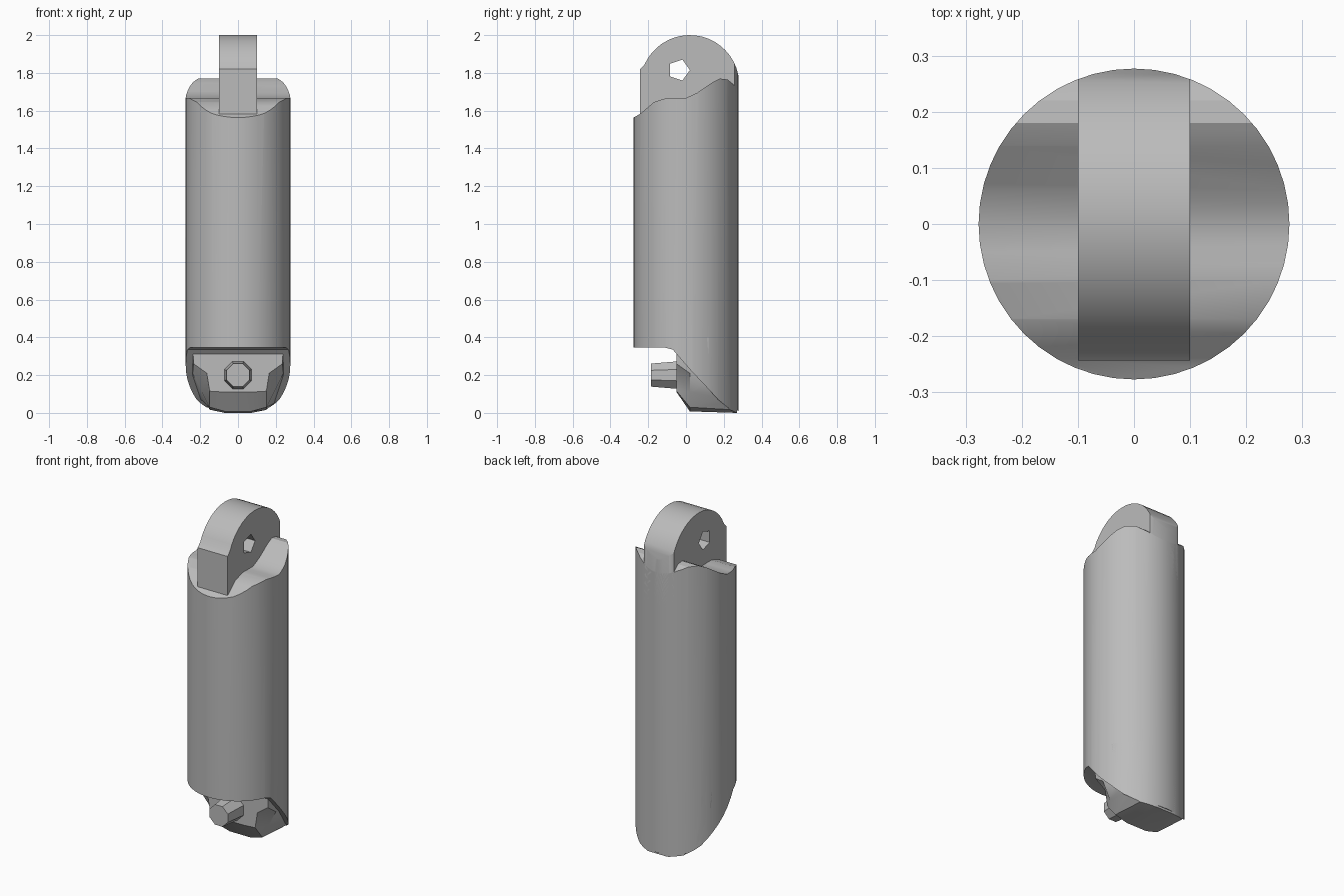
import bpy, bmesh, math
from mathutils import Matrix

cube = bpy.data.objects.get("Cube")
if cube:
    bpy.data.objects.remove(cube, do_unlink=True)

R = 0.277
grey = bpy.data.materials.new("plain grey")
grey.use_nodes = True
colour = (0.5, 0.5, 0.5, 1)
grey.diffuse_color = colour
grey.node_tree.nodes["Principled BSDF"].inputs["Base Color"].default_value = colour


def make(name, bm):
    bmesh.ops.recalc_face_normals(bm, faces=bm.faces)
    mesh = bpy.data.meshes.new(name)
    bm.to_mesh(mesh)
    bm.free()
    mesh.materials.append(grey)
    obj = bpy.data.objects.new(name, mesh)
    bpy.context.collection.objects.link(obj)
    return obj


def loft(name, sections):
    """Skin equal-length loops of points and cap both ends."""
    bm = bmesh.new()
    loops = [[bm.verts.new(p) for p in s] for s in sections]
    n = len(loops[0])
    for a, b in zip(loops, loops[1:]):
        for i in range(n):
            j = (i + 1) % n
            bm.faces.new((a[i], a[j], b[j], b[i]))
    bm.faces.new(loops[0])
    bm.faces.new(loops[-1])
    return make(name, bm)


def side_slab(name, profile, half):
    return loft(name, [[(x, y, z) for y, z in profile] for x in (-half, half)])


def cylinder(name, r1, r2, depth, sides, matrix):
    bm = bmesh.new()
    bmesh.ops.create_cone(bm, cap_ends=True, segments=sides, radius1=r1,
                          radius2=r2, depth=depth, matrix=matrix)
    return make(name, bm)


def boolean(obj, other, operation):
    mod = obj.modifiers.new(operation, 'BOOLEAN')
    mod.operation = operation
    mod.solver = 'EXACT'
    mod.object = other
    bpy.ops.object.select_all(action='DESELECT')
    bpy.context.view_layer.objects.active = obj
    obj.select_set(True)
    bpy.ops.object.modifier_apply(modifier=mod.name)


def round_stock():
    return cylinder("round_stock", R, R, 3, 48, Matrix.Translation((0, 0, 1)))


# Round body with a wavy top and a scooped foot
top = [(0.3, 1.68), (0.25, 1.74), (0.22, 1.765), (0.18, 1.77), (0.14, 1.75),
       (0.06, 1.695), (0, 1.667), (-0.05, 1.667), (-0.1, 1.668),
       (-0.17, 1.645), (-0.24, 1.585), (-0.3, 1.55)]
foot = [(-0.3, 0.345), (-0.11, 0.345), (-0.07, 0.335), (-0.04, 0.3), (0.03, 0.22),
        (0.12, 0.125), (0.17, 0.07), (0.22, 0.03), (0.3, 0.003)]
body = side_slab("body", top + foot, 0.4)

# Domed eye tab with a pentagonal hole
dome = [(0.02 + 0.262 * math.cos(math.radians(a)),
         1.738 + 0.262 * math.sin(math.radians(a))) for a in range(-4, 157, 8)]
tab = side_slab("eye_tab", [(-0.243, 1.5), (0.3, 1.5)] + dome + [(-0.243, 1.82)], 0.1)

# Foot lug: a faced block widening toward the back
def lug_section(y, half):
    return [(x, y, z) for x, z in half] + [(-x, y, z) for x, z in reversed(half)]

lug = loft("foot_lug", [
    lug_section(-0.05, [(0.07, 0.11), (0.15, 0.115), (0.165, 0.21), (0.235, 0.26), (0.24, 0.37)]),
    lug_section(0.02, [(0.07, 0.008), (0.15, 0.03), (0.19, 0.11), (0.24, 0.21), (0.25, 0.4)]),
    lug_section(0.27, [(0.07, 0), (0.15, 0.015), (0.21, 0.06), (0.25, 0.14), (0.26, 0.4)]),
])

for part in (body, tab, lug):
    stock = round_stock()
    boolean(part, stock, 'INTERSECT')
    bpy.data.objects.remove(stock, do_unlink=True)

hole = cylinder("hole_cutter", 0.058, 0.058, 1, 5,
                Matrix.Translation((0, -0.037, 1.815)) @ Matrix.Rotation(math.pi / 2, 4, 'Y'))
boolean(tab, hole, 'DIFFERENCE')
bpy.data.objects.remove(hole, do_unlink=True)

# Eight-sided peg facing forward
peg = cylinder("foot_peg", 0.08, 0.066, 0.155, 8,
               Matrix.Translation((0, -0.1075, 0.2)) @ Matrix.Rotation(math.pi / 2, 4, 'X')
               @ Matrix.Rotation(math.pi / 8, 4, 'Z'))

# Smooth the round surfaces, keep the edges crisp
bpy.ops.object.select_all(action='DESELECT')
for part in (body, tab, lug):
    part.select_set(True)
bpy.context.view_layer.objects.active = body
bpy.ops.object.shade_smooth_by_angle(angle=math.radians(30))
